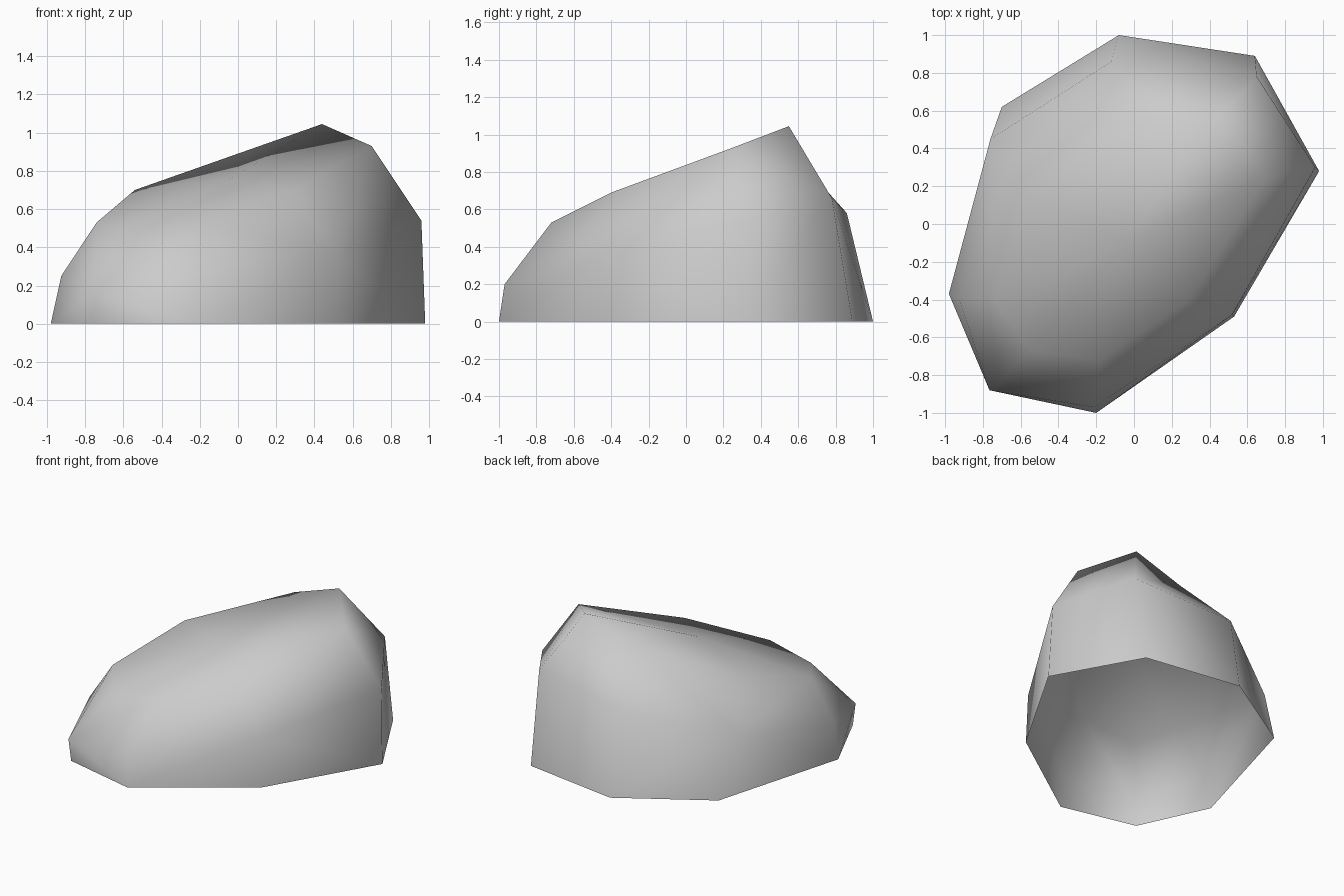
import bpy
import bmesh

cube = bpy.data.objects.get("Cube")
if cube:
    bpy.data.objects.remove(cube, do_unlink=True)


def make_material(name, color):
    """One plain flat colour, visible in the viewport and in a render."""
    mat = bpy.data.materials.new(name)
    mat.use_nodes = True
    mat.diffuse_color = color
    shader = mat.node_tree.nodes["Principled BSDF"]
    shader.inputs["Base Color"].default_value = color
    shader.inputs["Roughness"].default_value = 1.0
    return mat


def bridge(bm, lower, upper, start):
    """Join two rings with triangles whose diagonals alternate in direction."""
    count = len(lower)
    for i in range(count):
        j = (i + 1) % count
        a, b, c, d = lower[i], lower[j], upper[j], upper[i]
        if i % 2 == start:
            triangles = (a, b, c), (a, c, d)
        else:
            triangles = (a, b, d), (b, c, d)
        for triangle in triangles:
            bm.faces.new(triangle)


# Outline on the ground, counterclockwise from the back; the underside stays open
base = [(-.08, 1, 0), (-.70, .62, 0), (-.98, -.37, 0), (-.75, -.87, 0),
        (-.20, -1, 0), (.53, -.49, 0), (.98, .28, 0), (.64, .89, 0)]

# Shoulder where the steep side wall ends
shoulder = [(-.12, .86, .58), (-.76, .45, .43), (-.925, -.40, .25), (-.765, -.88, .16),
            (-.21, -.97, .20), (.52, -.48, .36), (.96, .30, .54), (.65, .78, .66)]

# Rim of the sloping top, ending at the peak
rim = [(.07, .56, .915), (-.54, .15, .70), (-.74, -.40, .53), (-.55, -.67, .48),
       (-.18, -.72, .53), (.29, -.40, .69), (.70, .25, .93), (.44, .55, 1.045)]

bm = bmesh.new()
rings = [[bm.verts.new(point) for point in ring] for ring in (base, shoulder, rim)]
for start, (lower, upper) in enumerate(zip(rings, rings[1:])):
    bridge(bm, lower, upper, start)

# Slightly domed top, fanned out from its middle
middle = bm.verts.new((-.05, -.10, .755))
top = rings[-1]
for i, vert in enumerate(top):
    bm.faces.new((middle, vert, top[(i + 1) % len(top)]))

# One smoothly shaded boulder shell
mesh = bpy.data.meshes.new("boulder")
for face in bm.faces:
    face.smooth = True
bm.to_mesh(mesh)
bm.free()
mesh.materials.append(make_material("stone_grey", (.6, .6, .6, 1)))
boulder = bpy.data.objects.new("boulder", mesh)
bpy.context.scene.collection.objects.link(boulder)
